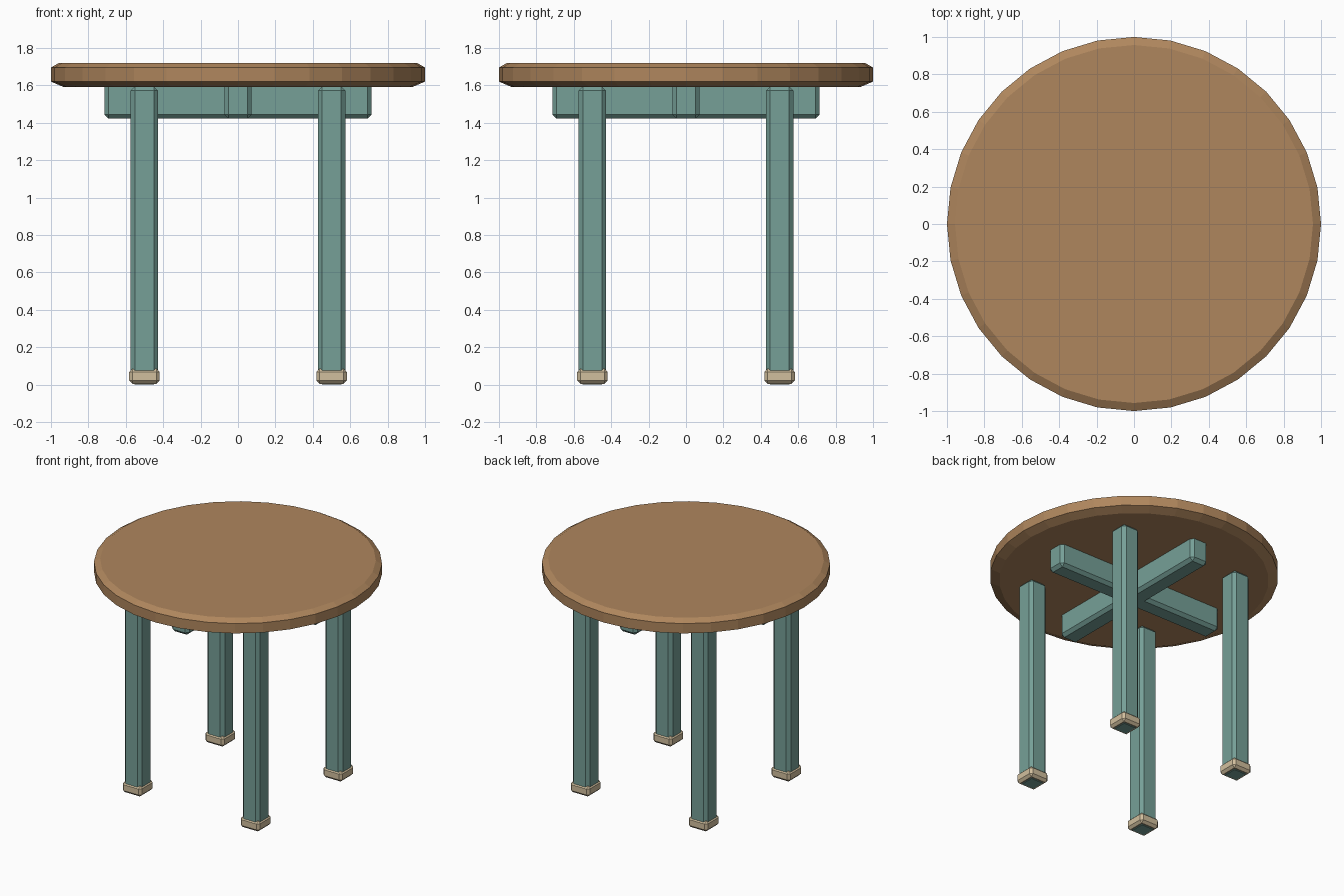
import bpy, bmesh, math

if "Cube" in bpy.data.objects:
    bpy.data.objects.remove(bpy.data.objects["Cube"])


def material(name, color):
    m = bpy.data.materials.new(name)
    m.diffuse_color = (*color, 1)
    m.use_nodes = True
    m.node_tree.nodes["Principled BSDF"].inputs["Base Color"].default_value = m.diffuse_color
    return m


wood = material("wood", (0.43, 0.24, 0.11))
paint = material("painted_frame", (0.18, 0.35, 0.31))
cream = material("cream_foot", (0.64, 0.52, 0.34))


def finish(name, bm, mat):
    bmesh.ops.recalc_face_normals(bm, faces=bm.faces)
    me = bpy.data.meshes.new(name)
    bm.to_mesh(me)
    bm.free()
    me.materials.append(mat)
    ob = bpy.data.objects.new(name, me)
    bpy.context.collection.objects.link(ob)
    return ob


def box(name, x, y, z0, z1, sx, sy, chamfer, mat):
    """Chamfered box between z0 and z1."""
    bm = bmesh.new()
    bmesh.ops.create_cube(bm, size=1)
    for v in bm.verts:
        v.co = (x + v.co.x * sx, y + v.co.y * sy, z0 + (v.co.z + 0.5) * (z1 - z0))
    bmesh.ops.bevel(bm, geom=bm.edges[:], offset=chamfer, segments=1,
                    affect='EDGES', profile=0.5)
    return finish(name, bm, mat)


def disc(name, profile, sides, mat):
    """Faceted disc with rings given as (radius, z), capped at both ends."""
    bm = bmesh.new()
    step = 2 * math.pi / sides
    rings = [[bm.verts.new((r * math.cos(i * step), r * math.sin(i * step), z))
              for i in range(sides)] for r, z in profile]
    for a, b in zip(rings, rings[1:]):
        for i in range(sides):
            j = (i + 1) % sides
            bm.faces.new((a[i], a[j], b[j], b[i]))
    bm.faces.new(rings[0])
    bm.faces.new(rings[-1])
    return finish(name, bm, mat)


# Round top with chamfered rim
disc("table_top", [(0.935, 1.592), (1, 1.62), (1, 1.695), (0.957, 1.72)], 32, wood)

# Crossed support beams under the top
box("cross_beam_x", 0, 0, 1.422, 1.64, 1.43, 0.147, 0.023, paint)
box("cross_beam_y", 0, 0, 1.422, 1.64, 0.147, 1.43, 0.023, paint)

# Four legs with feet
for side_y, sy in (("front", -1), ("back", 1)):
    for side_x, sx in (("left", -1), ("right", 1)):
        x, y = 0.5 * sx, 0.5 * sy
        box(f"{side_y}_{side_x}_leg", x, y, 0, 1.594, 0.147, 0.147, 0.023, paint)
        box(f"{side_y}_{side_x}_foot", x, y, 0.004, 0.085, 0.163, 0.163, 0.018, cream)
